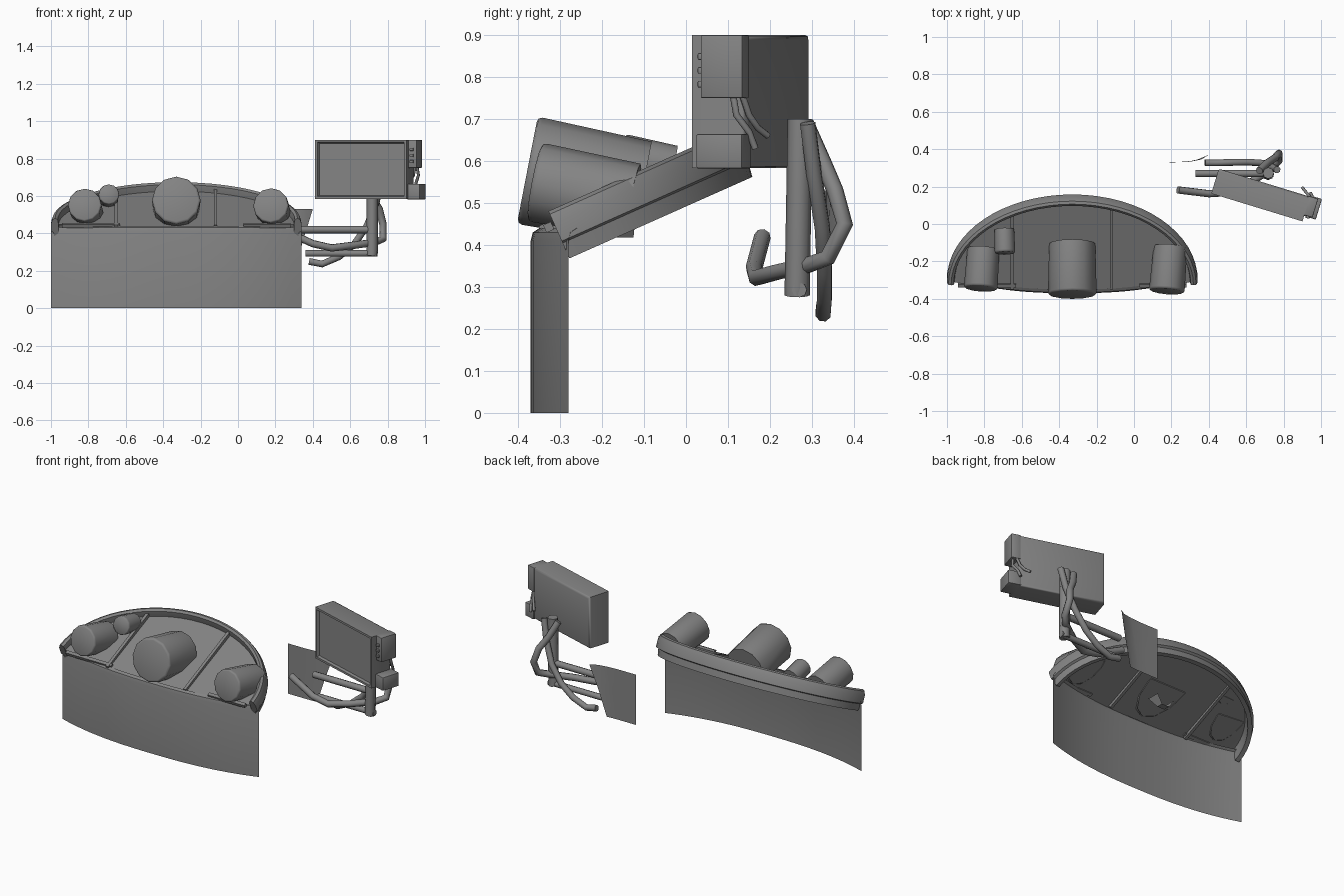
import bpy, bmesh
from math import sin, cos, pi, radians
from mathutils import Vector, Matrix

if "Cube" in bpy.data.objects:
    bpy.data.objects.remove(bpy.data.objects["Cube"])

CX = -0.33                                   # centre line of the instrument panel
TILT = Matrix.Translation((CX, -0.36, 0.43)) @ Matrix.Rotation(radians(24), 4, 'X')
BOX = Matrix.Translation((0.413, 0.163, 0)) @ Matrix.Rotation(radians(-17), 4, 'Z')
GREY = bpy.data.materials.new("dark_grey")
GREY.diffuse_color = (0.23, 0.23, 0.23, 1)
GREY.use_nodes = True
GREY.node_tree.nodes["Principled BSDF"].inputs["Base Color"].default_value = GREY.diffuse_color


def finish(name, bm, matrix=None, angle=35):
    if matrix:
        bm.transform(matrix)
    bmesh.ops.recalc_face_normals(bm, faces=bm.faces)
    me = bpy.data.meshes.new(name)
    bm.to_mesh(me)
    bm.free()
    me.materials.append(GREY)
    ob = bpy.data.objects.new(name, me)
    bpy.context.collection.objects.link(ob)
    for o in bpy.context.selected_objects:
        o.select_set(False)
    bpy.context.view_layer.objects.active = ob
    ob.select_set(True)
    bpy.ops.object.shade_smooth_by_angle(angle=radians(angle))
    return ob


def skin(rows, closed=False, caps=False):
    """Skin a list of point rows with quads."""
    bm = bmesh.new()
    vs = [[bm.verts.new(p) for p in r] for r in rows]
    n = len(rows[0])
    for a, b in zip(vs, vs[1:]):
        for i in range(n if closed else n - 1):
            j = (i + 1) % n
            bm.faces.new((a[i], a[j], b[j], b[i]))
    if caps:
        bm.faces.new(vs[0])
        bm.faces.new(vs[-1])
    return bm


def block(name, lo, hi, matrix=None, bevel=0.0):
    bm = bmesh.new()
    bmesh.ops.create_cube(bm, size=1)
    for v in bm.verts:
        v.co = Vector([lo[i] + (v.co[i] + 0.5) * (hi[i] - lo[i]) for i in range(3)])
    if bevel:
        bmesh.ops.bevel(bm, geom=bm.edges[:], offset=bevel, segments=2, affect='EDGES', profile=0.5)
    return finish(name, bm, matrix)


def gauge(name, front, back, r):
    """Short drum with a softened front rim, cut open where it meets the panel."""
    front, back = Vector(front), Vector(back)
    axis = (front - back).normalized()
    side = axis.cross(Vector((0, 0, 1))).normalized()
    up = side.cross(axis)
    length = (front - back).length
    rows = []
    for t, k in ((0, 0.95), (length - 0.012, 1.0), (length - 0.003, 0.97), (length, 0.9)):
        rows.append([back + axis * t + (side * sin(2 * pi * i / 12) + up * cos(2 * pi * i / 12)) * r * k
                     for i in range(12)])
    bm = skin(rows, closed=True, caps=True)
    bmesh.ops.bisect_plane(bm, geom=bm.verts[:] + bm.edges[:] + bm.faces[:],
                           plane_co=TILT @ Vector((0, 0, -0.012)),
                           plane_no=TILT.to_3x3() @ Vector((0, 0, 1)), clear_inner=True)
    return finish(name, bm, angle=50)


def tube(name, pts, r):
    cu = bpy.data.curves.new(name, 'CURVE')
    cu.dimensions = '3D'
    cu.bevel_depth = r
    cu.bevel_resolution = 2
    cu.use_fill_caps = True
    cu.materials.append(GREY)
    sp = cu.splines.new('POLY')
    sp.points.add(len(pts) - 1)
    for p, c in zip(sp.points, pts):
        p.co = (*c, 1)
    sp.use_smooth = True
    ob = bpy.data.objects.new(name, cu)
    bpy.context.collection.objects.link(ob)


# front apron: a thin bowed sheet
edge = [(CX + 0.67 * i / 12, -0.37 + 0.09 * abs(i / 12) ** 2.5) for i in range(-12, 13)]
finish("apron", skin([[(x, y, z) for x, y in edge] for z in (0.0, 0.41)]
       + [[(x, y + 0.005, 0.43) for x, y in edge], [(x, y + 0.02, 0.44) for x, y in edge]]))

# tilted instrument panel
arc = [pi * i / 32 for i in range(33)]
front_v = [0.055 * abs(cos(t)) ** 2.5 for t in arc]
finish("panel", skin([[(0.645 * cos(t), v0, -0.004) for t, v0 in zip(arc, front_v)],
                      [(0.645 * cos(t), max(0.045 + 0.475 * sin(t), v0 + 0.001), -0.012)
                       for t, v0 in zip(arc, front_v)]]), TILT)

# arched hood rim
section = [(0, -0.045), (0, 0.0), (0.008, 0.025), (0.022, 0.033), (0.036, 0.025), (0.04, 0.0),
           (0.04, -0.05), (0.045, -0.085), (0.02, -0.09), (0.014, -0.05)]
finish("hood_rim", skin([[((0.67 - d) * cos(t), 0.05 + (0.497 - d) * sin(t), h) for d, h in section]
                         for t in arc], closed=True, caps=True), TILT)

# panel ribs, above and below the plate
for i, u in enumerate((-0.32, 0.21)):
    v1 = 0.045 + 0.475 * (1 - (u / 0.645) ** 2) ** 0.5
    block(f"rib_{i}", (u - 0.009, 0.015, -0.022), (u + 0.009, v1, 0.01), TILT)

# short front ledges at both ends of the panel
for s, w, n in ((-1, 0.30, "left_ledge"), (1, 0.36, "right_ledge")):
    a, b = sorted((s * 0.61, s * w))
    block(n, (a, 0.025, -0.012), (b, 0.045, 0.008), TILT)

# gauges, and the small socket of the main one under the panel
gauge("main_gauge", (CX, -0.378, 0.578), (CX, -0.105, 0.525), 0.13)
gauge("left_gauge", (-0.82, -0.345, 0.553), (-0.805, -0.135, 0.51), 0.09)
gauge("right_gauge", (0.175, -0.36, 0.55), (0.195, -0.125, 0.505), 0.095)
gauge("small_gauge", (-0.69, -0.155, 0.61), (-0.693, -0.03, 0.585), 0.055)
finish("gauge_socket", skin([[(CX - 0.06, y, 0.47) for y in (-0.2, -0.12)],
                             [(CX - 0.025, y, 0.418) for y in (-0.165, -0.125)],
                             [(CX + 0.025, y, 0.418) for y in (-0.165, -0.125)],
                             [(CX + 0.06, y, 0.47) for y in (-0.2, -0.12)]], closed=False))

# display housing with recessed screen and softened back
bm = bmesh.new()
bmesh.ops.create_cube(bm, size=1)
for v in bm.verts:
    v.co = ((v.co.x + 0.5) * 0.51, (v.co.y + 0.5) * 0.138, 0.742 + v.co.z * 0.316)
bm.normal_update()
back = max(bm.faces, key=lambda f: f.calc_center_median().y)
bmesh.ops.bevel(bm, geom=list(back.edges), offset=0.012, segments=2, affect='EDGES', profile=0.5)
front = min(bm.faces, key=lambda f: f.calc_center_median().y)
bmesh.ops.inset_region(bm, faces=[front], thickness=0.018)
bmesh.ops.inset_region(bm, faces=[front], thickness=0.008, depth=-0.015)
finish("display", bm, BOX, 50)

# control pod, its buttons and the connector box on the display's side
block("control_pod", (0.50, 0.035, 0.75), (0.555, 0.14, 0.90), BOX, 0.004)
for i in range(3):
    block(f"button_{i}", (0.52, 0.023, 0.775 + 0.033 * i), (0.54, 0.04, 0.791 + 0.033 * i), BOX, 0.003)
block("connector", (0.50, 0.03, 0.582), (0.575, 0.145, 0.665), BOX, 0.005)

# small cables between pod and connector
tube("cable_a", [(0.955, 0.11, 0.77), (0.965, 0.12, 0.71), (0.952, 0.15, 0.67), (0.945, 0.165, 0.63)], 0.008)
tube("cable_b", [(0.95, 0.13, 0.77), (0.938, 0.15, 0.71), (0.92, 0.17, 0.68), (0.90, 0.195, 0.66)], 0.008)

# mounting post and hoses behind the display
tube("post", [(0.718, 0.272, 0.70), (0.718, 0.265, 0.30), (0.715, 0.265, 0.28)], 0.03)
tube("lower_bar", [(0.745, 0.27, 0.293), (0.36, 0.27, 0.293)], 0.018)
tube("upper_bar", [(0.72, 0.27, 0.42), (0.33, 0.27, 0.42)], 0.02)
tube("front_hose", [(0.67, 0.285, 0.69), (0.71, 0.325, 0.60), (0.755, 0.355, 0.53), (0.775, 0.378, 0.45),
                    (0.775, 0.338, 0.37), (0.73, 0.29, 0.352), (0.61, 0.215, 0.335), (0.50, 0.168, 0.322),
                    (0.40, 0.162, 0.345), (0.235, 0.182, 0.42)], 0.02)
tube("rear_hose", [(0.765, 0.29, 0.69), (0.74, 0.305, 0.57), (0.69, 0.325, 0.44), (0.62, 0.33, 0.34),
                   (0.54, 0.33, 0.275), (0.45, 0.327, 0.236), (0.38, 0.327, 0.25)], 0.019)

# loose rear flap, curling at its outer upper corner
top = [(0.11, 0.33), (0.22, 0.33), (0.30, 0.335), (0.36, 0.345), (0.40, 0.37)]
finish("rear_flap", skin([[(0.11 + (x - 0.11) * k, 0.33 + (y - 0.33) * c, z) for x, y in top]
                          for k, c, z in ((0.68, 0.1, 0.22), (0.84, 0.45, 0.38), (1, 1, 0.53))]))
